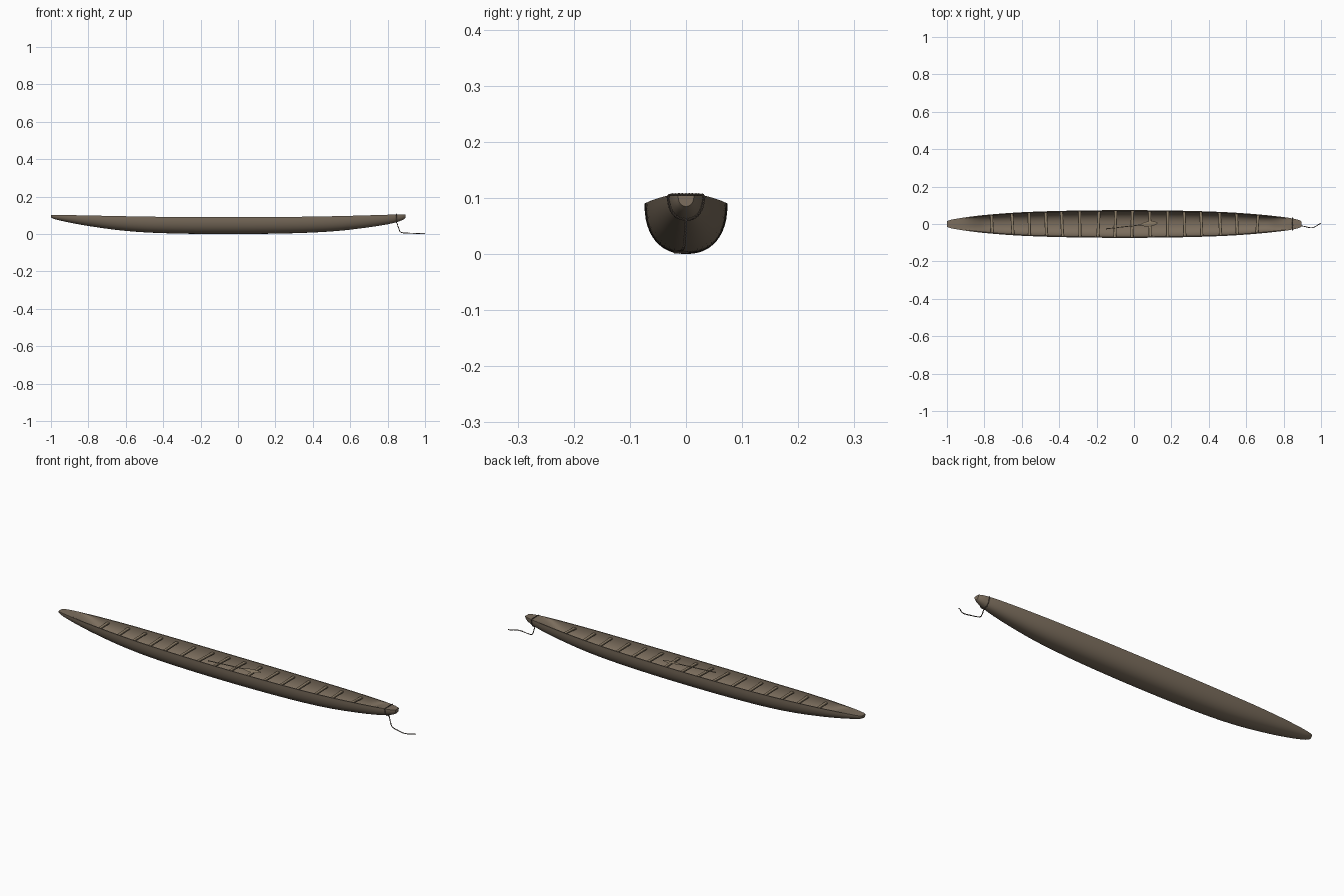
import bpy, bmesh, math, random
from mathutils import Vector

if "Cube" in bpy.data.objects:
    bpy.data.objects.remove(bpy.data.objects["Cube"])
random.seed(4)

def material(name, rgb):
    m = bpy.data.materials.new(name)
    m.diffuse_color = (*rgb, 1)
    m.use_nodes = True
    m.node_tree.nodes["Principled BSDF"].inputs["Base Color"].default_value = m.diffuse_color
    return m

WOOD = material("dark_wood", (0.20, 0.155, 0.11))
PALE = material("pale_wood", (0.27, 0.21, 0.14))
ROPE = material("rope_fibre", (0.09, 0.07, 0.055))

def finish(name, bm, mat, angle=40):
    bmesh.ops.remove_doubles(bm, verts=bm.verts, dist=1e-5)
    bmesh.ops.recalc_face_normals(bm, faces=bm.faces)
    me = bpy.data.meshes.new(name)
    bm.to_mesh(me)
    bm.free()
    ob = bpy.data.objects.new(name, me)
    bpy.context.collection.objects.link(ob)
    me.materials.append(mat)
    bpy.ops.object.select_all(action='DESELECT')
    ob.select_set(True)
    bpy.context.view_layer.objects.active = ob
    bpy.ops.object.shade_smooth_by_angle(angle=math.radians(angle))
    return ob

# Hull stations: x, half width, keel height, rim height
STATIONS = [(-1, .014, .088, .102), (-.985, .021, .081, .102), (-.95, .028, .072, .102),
            (-.9, .036, .061, .101), (-.8, .048, .043, .099), (-.65, .060, .022, .096),
            (-.5, .067, .009, .093), (-.3, .072, .002, .091), (-.05, .074, 0, .090),
            (.2, .072, .002, .091), (.4, .067, .008, .093), (.55, .060, .018, .096),
            (.7, .048, .036, .100), (.8, .037, .052, .103), (.85, .029, .064, .104),
            (.88, .022, .075, .104), (.895, .014, .085, .104)]

def station(x):
    n = len(STATIONS)
    i = max(k for k in range(n - 1) if STATIONS[k][0] <= x + 1e-9)
    a, b = STATIONS[i], STATIONS[i + 1]
    p, q = STATIONS[max(i - 1, 0)], STATIONS[min(i + 2, n - 1)]
    h = b[0] - a[0]
    t = (x - a[0]) / h
    out = []
    for k in (1, 2, 3):
        ma = (b[k] - p[k]) / (b[0] - p[0]) * h
        mb = (q[k] - a[k]) / (q[0] - a[0]) * h
        out.append((2*t**3 - 3*t**2 + 1)*a[k] + (t**3 - 2*t**2 + t)*ma
                   + (3*t**2 - 2*t**3)*b[k] + (t**3 - t**2)*mb)
    return out

def u_section(x, w, rim, depth, n=24):
    pts = []
    for i in range(n + 1):
        a = math.pi * i / n
        c, s = math.cos(a), max(math.sin(a), 0)
        pts.append(Vector((x, math.copysign(w * abs(c) ** .87, c), rim - depth * s ** .87)))
    return pts

# Hollowed hull with sloping solid ends
bm = bmesh.new()
xs = [-1, -.992, -.985, -.968] + [-.95 + i * .025 for i in range(73)] + [.865, .88, .888, .895]
rings = []
for x in xs:
    w, keel, rim = station(x)
    hollow = min(max((x + .93) / .16, 0), max((.83 - x) / .13, 0), 1)
    hollow = hollow * hollow * (3 - 2 * hollow)
    outer = [bm.verts.new(p) for p in u_section(x, w, rim, rim - keel)]
    depth = max(rim - keel - .009, .001) * hollow
    inner = [bm.verts.new(p) for p in u_section(x, w - .005, rim, depth)]
    rings.append((outer, inner))
for (o0, i0), (o1, i1) in zip(rings, rings[1:]):
    for k in range(24):
        bm.faces.new((o0[k], o0[k+1], o1[k+1], o1[k]))
        bm.faces.new((i0[k], i1[k], i1[k+1], i0[k+1]))
    for k in (0, 24):
        bm.faces.new((o0[k], o1[k], i1[k], i0[k]))
for o, i in (rings[0], rings[-1]):
    for k in range(24):
        bm.faces.new((o[k], i[k], i[k+1], o[k+1]))
finish("hull", bm, WOOD)

# Flat crossbars between the sides
def crossbar(name, x):
    w, keel, rim = station(x)
    z = rim - .016
    bm = bmesh.new()
    bmesh.ops.create_cube(bm, size=1)
    skew = random.uniform(-.004, .004)
    for v in bm.verts:
        side = 1 if v.co.y > 0 else -1
        v.co = Vector((x + v.co.x * .016 + side * skew, side * (w - .004), z + v.co.z * .007))
    bmesh.ops.bevel(bm, geom=bm.edges[:], offset=.0012, segments=1, affect='EDGES')
    finish(name, bm, PALE, 30)

for i, x in enumerate((-.76, -.65, -.56, -.47, -.385, -.29, -.19, -.1,
                       -.01, .085, .18, .27, .36, .46, .55, .66)):
    crossbar(f"crossbar_{i + 1}", x)

# Paddle resting on the crossbars: (distance, half width, half thickness)
profile = [(0, .001, .001), (.001, .003, .003), (.006, .003, .003), (.010, .0022, .0022),
           (.185, .0022, .0022), (.195, .006, .002), (.21, .012, .0016), (.23, .0145, .0014),
           (.25, .013, .0013), (.268, .008, .0012), (.278, .001, .001)]
bm = bmesh.new()
loops = []
for d, w, t in profile:
    loops.append([bm.verts.new((d, w * math.cos(k * math.pi / 6), t * math.sin(k * math.pi / 6)))
                  for k in range(12)])
for a, b in zip(loops, loops[1:]):
    for k in range(12):
        bm.faces.new((a[k], a[(k+1) % 12], b[(k+1) % 12], b[k]))
bm.faces.new(loops[0])
bm.faces.new(loops[-1])
paddle = finish("paddle", bm, PALE)
paddle.location = (-.15, -.026, .081)
paddle.rotation_euler = (.1, 0, math.atan2(.031, .27))

# Twisted rope: two strands winding about a smooth path
def rope(name, points, closed=False, radius=.0013, pitch=.012):
    pts = [Vector(p) for p in points]
    n = len(pts)
    get = (lambda k: pts[k % n]) if closed else (lambda k: pts[min(max(k, 0), n - 1)])
    path = []
    for i in range(n if closed else n - 1):
        a, b, c, d = get(i - 1), get(i), get(i + 1), get(i + 2)
        steps = max(3, int((c - b).length / .0015))
        for s in range(steps):
            t = s / steps
            path.append(.5 * (2*b + (c - a)*t + (2*a - 5*b + 4*c - d)*t*t
                              + (3*b - a - 3*c + d)*t**3))
    if not closed:
        path.append(pts[-1])
    cu = bpy.data.curves.new(name, 'CURVE')
    cu.dimensions = '3D'
    cu.bevel_depth = radius
    cu.bevel_resolution = 1
    cu.use_fill_caps = True
    for strand in range(2):
        sp = cu.splines.new('POLY')
        sp.points.add(len(path) - 1)
        sp.use_cyclic_u = closed
        dist = 0
        for i, p in enumerate(path):
            q = path[min(i + 1, len(path) - 1)]
            tan = (q - path[max(i - 1, 0)]).normalized()
            u = tan.cross(Vector((.31, .87, .38))).normalized()
            v = tan.cross(u)
            a = dist / pitch * 2 * math.pi + strand * math.pi
            sp.points[i].co = (*(p + (u * math.cos(a) + v * math.sin(a)) * radius), 1)
            dist += (q - p).length
    ob = bpy.data.objects.new(name, cu)
    bpy.context.collection.objects.link(ob)
    cu.materials.append(ROPE)

# Rope loop around the bow and the tail trailing to the ground
w, keel, rim = station(.848)
under = u_section(.848, w + .002, rim, rim - keel + .002, 12)
over = [(.848, -w * .6, rim + .002), (.848, 0, rim + .002), (.848, w * .6, rim + .002)]
rope("bow_rope_loop", [*under, *over], closed=True)
rope("trailing_rope", [(.848, 0, .062), (.853, -.001, .05), (.860, -.002, .028),
                       (.868, -.004, .012), (.885, -.008, .006), (.915, -.014, .0045),
                       (.945, -.02, .0035), (.968, -.015, .003), (.984, -.004, .003),
                       (.998, .003, .003)])
